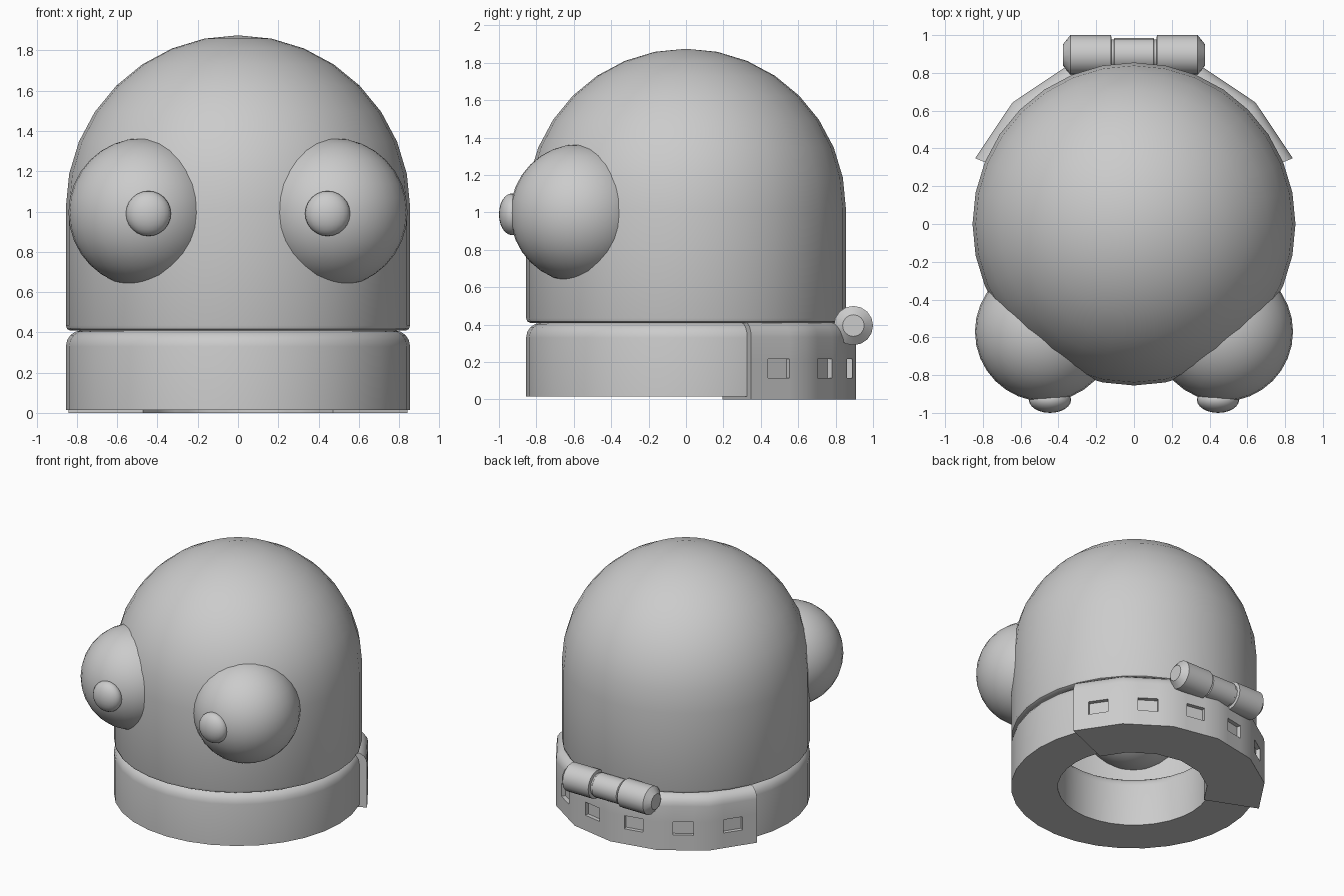
import bpy, bmesh
from math import sin, cos, pi, radians

if "Cube" in bpy.data.objects:
    bpy.data.objects.remove(bpy.data.objects["Cube"])


def finish(bm, name, angle=35):
    bmesh.ops.remove_doubles(bm, verts=bm.verts, dist=1e-5)
    bmesh.ops.recalc_face_normals(bm, faces=bm.faces)
    me = bpy.data.meshes.new(name)
    bm.to_mesh(me)
    bm.free()
    ob = bpy.data.objects.new(name, me)
    bpy.context.collection.objects.link(ob)
    bpy.ops.object.select_all(action='DESELECT')
    ob.select_set(True)
    bpy.context.view_layer.objects.active = ob
    bpy.ops.object.shade_smooth_by_angle(angle=radians(angle))
    return ob


def lathe(name, profile, segs, closed=False):
    """Spin (radius, height) points around z."""
    bm = bmesh.new()
    vs = [bm.verts.new((r, 0, z)) for r, z in profile]
    es = [bm.edges.new(p) for p in zip(vs, vs[1:])]
    if closed:
        es.append(bm.edges.new((vs[-1], vs[0])))
    bmesh.ops.spin(bm, geom=vs + es, cent=(0, 0, 0), axis=(0, 0, 1),
                   angle=2 * pi, steps=segs, use_duplicate=False)
    return finish(bm, name)


def ball(name, loc, radii, segs=32, rings=16):
    bm = bmesh.new()
    bmesh.ops.create_uvsphere(bm, u_segments=segs, v_segments=rings, radius=1)
    bmesh.ops.scale(bm, vec=radii, verts=bm.verts)
    ob = finish(bm, name)
    ob.location = loc
    return ob


def collar_profile(r_in, r_out, bottom, top, b, levels=()):
    """Closed cross-section with both top edges rounded."""
    arc = [radians(a) for a in (0, 22.5, 45, 67.5, 90)]
    pts = [(r_in, bottom), (r_out, bottom)] + [(r_out, z) for z in levels]
    pts += [(r_out - b + b * cos(a), top - b + b * sin(a)) for a in arc]
    pts += [(r_in + b - b * cos(a), top - b + b * sin(a)) for a in reversed(arc)]
    return pts


# Dome helmet: open shell with a small rolled lower edge
R, ZC = 0.855, 1.02
dome = [(0.80, 0.41), (0.835, 0.41), (0.849, 0.417), (R, 0.435)]
dome += [(R * cos(i * pi / 16), ZC + R * sin(i * pi / 16)) for i in range(8)]
dome.append((0, ZC + R))
lathe("dome", dome, 32)

# Neck collar
lathe("collar", collar_profile(0.53, R, 0.015, 0.41, 0.08), 32, True)

# Bulging eyes with flattened pupils
for s, side in ((-1, "left"), (1, "right")):
    ball(side + "_eye", (s * 0.472, -0.57, 0.995), (0.37, 0.37, 0.37))
    ball(side + "_pupil", (s * 0.445, -0.93, 0.99), (0.112, 0.07, 0.112), 24, 12)

# Rear band: six flat segments, each with a recessed slot
prof = collar_profile(0.51, 0.91, 0.0, 0.413, 0.08, levels=(0.115, 0.215))
angles = [22.5 + 22.5 * i + d for i in range(6) for d in (0, 6.75, 15.75)] + [157.5]
bm = bmesh.new()
sections = []
for k, a in enumerate(angles):
    off = 0 if k % 3 == 0 else 4.5
    f = cos(radians(11.25)) / cos(radians(off)) if off else 1.0
    sections.append([bm.verts.new((r * f * cos(radians(a)), r * f * sin(radians(a)), z))
                     for r, z in prof])
slots = []
n = len(prof)
for k in range(len(sections) - 1):
    s, t = sections[k], sections[k + 1]
    for j in range(n):
        m = (j + 1) % n
        face = bm.faces.new((s[j], t[j], t[m], s[m]))
        if k % 3 == 1 and j == 2:
            slots.append(face)
bm.faces.new(sections[0])
bm.faces.new(list(reversed(sections[-1])))
bmesh.ops.recalc_face_normals(bm, faces=bm.faces)
for face in bmesh.ops.extrude_discrete_faces(bm, faces=slots)["faces"]:
    face.normal_update()
    c = face.calc_center_median()
    c.z = 0
    bmesh.ops.translate(bm, vec=c.normalized() * -0.03, verts=face.verts)
finish(bm, "rear_band", 30)

# Rear clasp: turned pin lying along x
half = [(0, 0.375), (0.058, 0.375), (0.105, 0.337), (0.105, 0.122),
        (0.083, 0.118), (0.083, 0.107), (0.09, 0.102)]
pin = lathe("clasp_pin", half + [(r, -h) for r, h in reversed(half)], 16)
pin.rotation_euler = (0, pi / 2, 0)
pin.location = (0, 0.895, 0.395)
